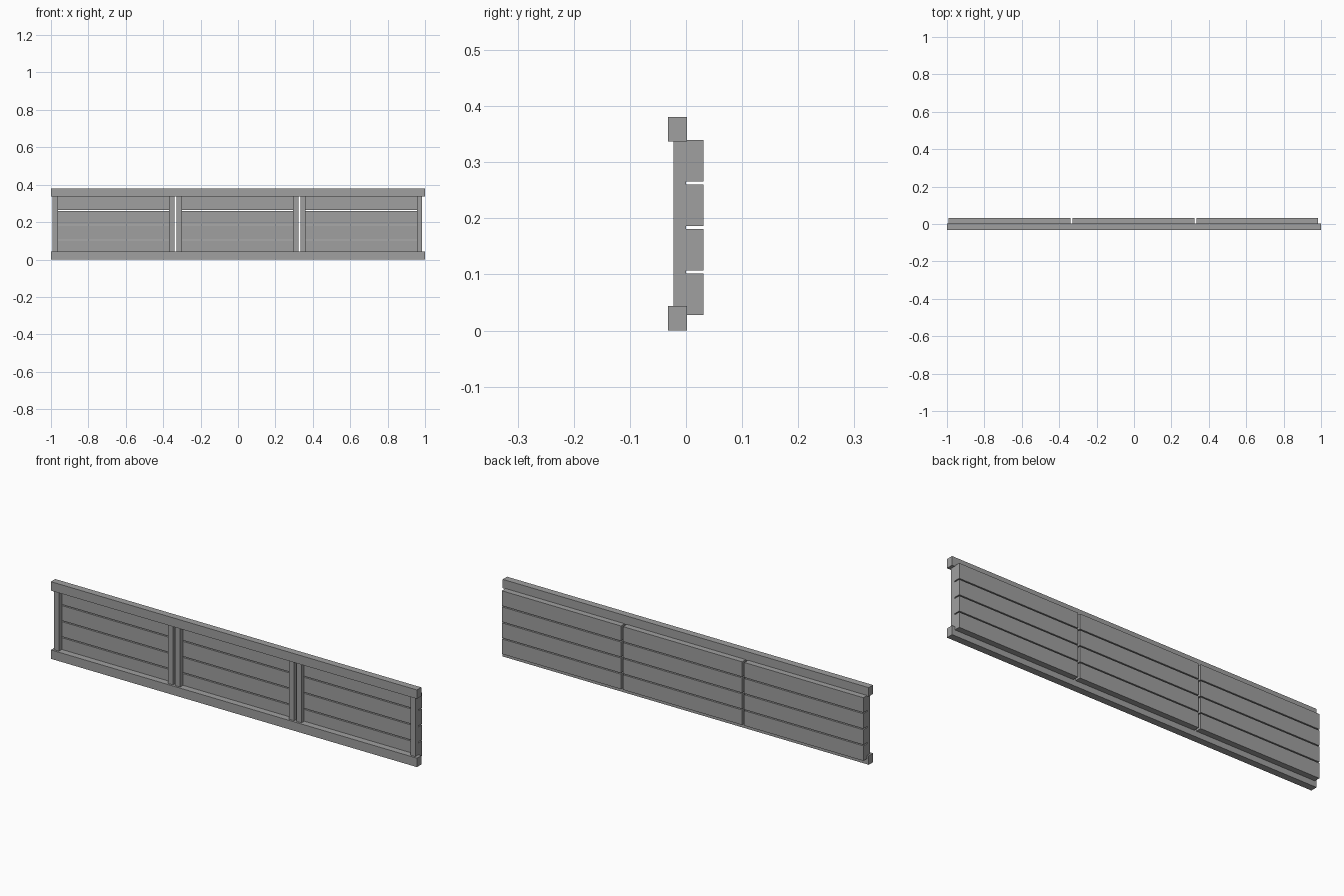
import bpy
import bmesh
from mathutils import Matrix, Vector

cube = bpy.data.objects.get("Cube")
if cube:
    bpy.data.objects.remove(cube, do_unlink=True)

grey = bpy.data.materials.new("plain_grey")
grey.use_nodes = True
COLOUR = (0.35, 0.35, 0.35, 1)
grey.diffuse_color = COLOUR
grey.node_tree.nodes["Principled BSDF"].inputs["Base Color"].default_value = COLOUR


def box(name, x, y, z):
    """Add a box spanning the given (low, high) ranges."""
    size = Vector([b - a for a, b in (x, y, z)])
    centre = Vector([(a + b) / 2 for a, b in (x, y, z)])
    bm = bmesh.new()
    bmesh.ops.create_cube(bm, size=1, matrix=Matrix.Diagonal(size.to_4d()))
    mesh = bpy.data.meshes.new(name)
    bm.to_mesh(mesh)
    bm.free()
    mesh.materials.append(grey)
    obj = bpy.data.objects.new(name, mesh)
    obj.location = centre
    bpy.context.collection.objects.link(obj)


HEIGHT, RAIL = 0.381, 0.044
PANEL_W, PANEL_PITCH, OFFSET = 0.651, 0.6625, -0.003
PLANK_H, PLANK_PITCH, PLANK_BASE = 0.074, 0.0793, 0.028
POST_W = 0.028

# Long rails along the bottom and top
for name, z in (("bottom_rail", 0), ("top_rail", HEIGHT - RAIL)):
    box(name, (-1, 1), (-0.032, 0.002), (z, z + RAIL))

# Three panels, each with four planks behind two upright posts
for side, panel in ((-1, "right"), (0, "middle"), (1, "left")):
    middle = OFFSET + side * PANEL_PITCH
    low, high = middle - PANEL_W / 2, middle + PANEL_W / 2
    for i in range(4):
        z = PLANK_BASE + i * PLANK_PITCH
        box(f"{panel}_panel_plank_{i + 1}", (low, high), (0, 0.031), (z, z + PLANK_H))
    for end, x in (("right", low), ("left", high - POST_W)):
        box(f"{panel}_panel_{end}_post", (x, x + POST_W), (-0.022, 0),
            (RAIL - 0.002, HEIGHT - RAIL + 0.002))
